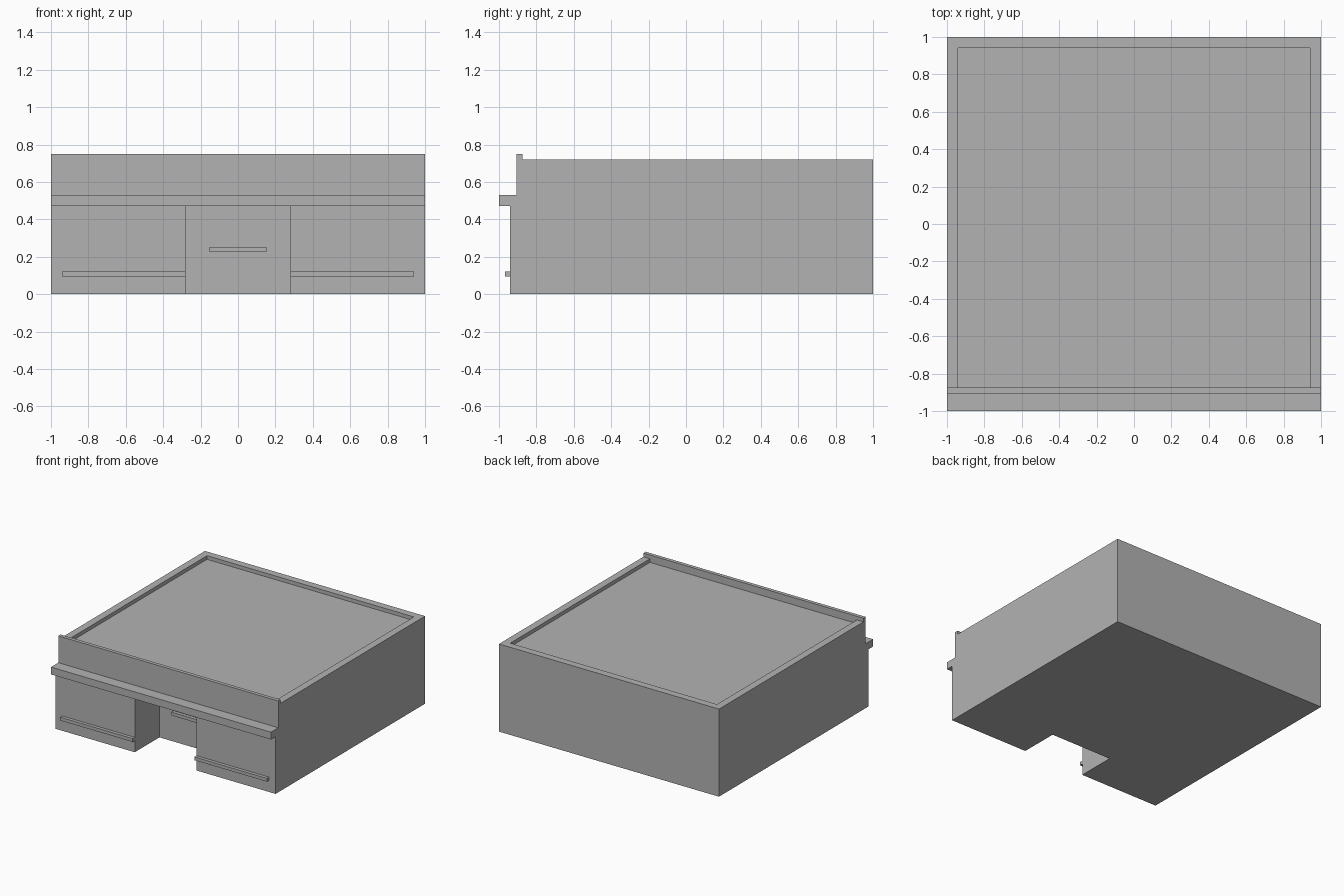
import bpy
import bmesh

cube = bpy.data.objects.get("Cube")
if cube:
    bpy.data.objects.remove(cube, do_unlink=True)

GREY = (0.45, 0.45, 0.45, 1.0)
grey = bpy.data.materials.new("plain grey")
grey.use_nodes = True
grey.diffuse_color = GREY
grey.node_tree.nodes["Principled BSDF"].inputs["Base Color"].default_value = GREY


def prism(name, profile, x0, x1):
    """Extrude a (y, z) profile from x0 to x1."""
    bm = bmesh.new()
    face = bm.faces.new([bm.verts.new((x0, y, z)) for y, z in profile])
    extruded = bmesh.ops.extrude_face_region(bm, geom=[face])["geom"]
    moved = [v for v in extruded if isinstance(v, bmesh.types.BMVert)]
    bmesh.ops.translate(bm, verts=moved, vec=(x1 - x0, 0, 0))
    bmesh.ops.recalc_face_normals(bm, faces=bm.faces)
    mesh = bpy.data.meshes.new(name)
    bm.to_mesh(mesh)
    bm.free()
    mesh.materials.append(grey)
    obj = bpy.data.objects.new(name, mesh)
    bpy.context.collection.objects.link(obj)
    return obj


def box(name, x0, x1, y0, y1, z0, z1):
    return prism(name, [(y0, z0), (y1, z0), (y1, z1), (y0, z1)], x0, x1)


def cut(target, cutter):
    """Subtract the cutter, then discard it."""
    cutter.hide_render = True
    mod = target.modifiers.new("cut", "BOOLEAN")
    mod.operation = "DIFFERENCE"
    mod.solver = "EXACT"
    mod.object = cutter
    bpy.context.view_layer.objects.active = target
    bpy.ops.object.modifier_apply(modifier=mod.name)
    bpy.data.objects.remove(cutter, do_unlink=True)


FRONT, RECESS_BACK, LEDGE_BASE = -0.94, -0.62, 0.47
PARAPET_BACK, ROOF_EDGE = -0.875, 0.72

# Main block with the projecting ledge and raised front parapet
building = prism("building", [
    (1, 0), (1, ROOF_EDGE), (PARAPET_BACK, ROOF_EDGE), (PARAPET_BACK, 0.75),
    (-0.905, 0.75), (-0.905, 0.53), (-1, 0.53), (-1, LEDGE_BASE),
    (FRONT, LEDGE_BASE), (FRONT, 0)], -1, 1)

# Sunken roof and recessed entrance
cut(building, box("roof_cutter", -0.94, 0.94, PARAPET_BACK, 0.94, 0.69, 0.9))
cut(building, box("entrance_cutter", -0.28, 0.28, -0.97, RECESS_BACK, -0.1, LEDGE_BASE))

# Sills on the two front wings, and a short canopy in the entrance
box("right_sill", -0.94, -0.28, -0.967, FRONT, 0.095, 0.122)
box("left_sill", 0.28, 0.94, -0.967, FRONT, 0.095, 0.122)
box("entrance_canopy", -0.153, 0.153, RECESS_BACK - 0.027, RECESS_BACK, 0.225, 0.252)
